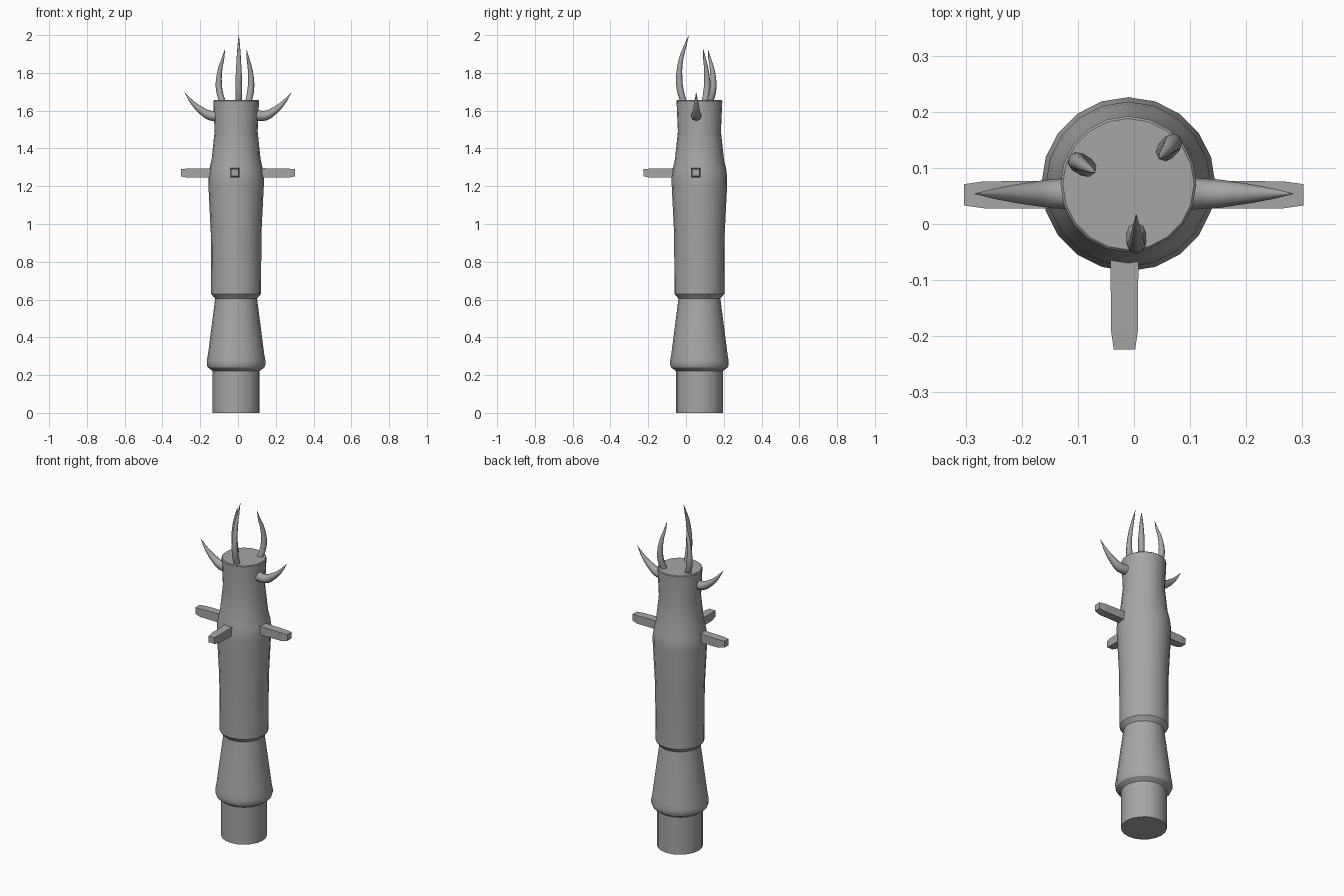
import bpy
import bmesh
import math
from mathutils import Vector

cube = bpy.data.objects.get("Cube")
if cube:
    bpy.data.objects.remove(cube, do_unlink=True)

# One plain grey for the whole model
grey = bpy.data.materials.new("stone_grey")
grey.use_nodes = True
colour = (0.38, 0.38, 0.38, 1)
grey.diffuse_color = colour
grey.node_tree.nodes["Principled BSDF"].inputs["Base Color"].default_value = colour

CX, CY = -0.01, 0.071


def add_object(name, mesh, smooth_angle=None):
    obj = bpy.data.objects.new(name, mesh)
    bpy.context.collection.objects.link(obj)
    mesh.materials.clear()
    mesh.materials.append(grey)
    if smooth_angle:
        bpy.ops.object.select_all(action='DESELECT')
        obj.select_set(True)
        bpy.context.view_layer.objects.active = obj
        bpy.ops.object.shade_smooth_by_angle(angle=math.radians(smooth_angle))
    return obj


def loft(name, rings, smooth_angle=None):
    """Skin a list of equal rings of points and cap both ends."""
    bm = bmesh.new()
    loops = [[bm.verts.new(p) for p in ring] for ring in rings]
    n = len(loops[0])
    for a, b in zip(loops, loops[1:]):
        for i in range(n):
            j = (i + 1) % n
            bm.faces.new((a[i], a[j], b[j], b[i]))
    bm.faces.new(loops[0][::-1])
    bm.faces.new(loops[-1])
    bmesh.ops.recalc_face_normals(bm, faces=bm.faces)
    mesh = bpy.data.meshes.new(name)
    bm.to_mesh(mesh)
    bm.free()
    return add_object(name, mesh, smooth_angle)


def horn(name, points, radii):
    """Tapered, curved tube through the points."""
    curve = bpy.data.curves.new(name + "_path", 'CURVE')
    curve.dimensions = '3D'
    curve.bevel_depth = 1.0
    curve.bevel_resolution = 2
    curve.resolution_u = 4
    curve.use_fill_caps = True
    spline = curve.splines.new('BEZIER')
    spline.bezier_points.add(len(points) - 1)
    for bp, co, r in zip(spline.bezier_points, points, radii):
        bp.co = co
        bp.radius = r
        bp.handle_left_type = bp.handle_right_type = 'AUTO'
    temp = bpy.data.objects.new(name + "_path", curve)
    bpy.context.collection.objects.link(temp)
    deps = bpy.context.evaluated_depsgraph_get()
    mesh = bpy.data.meshes.new_from_object(temp.evaluated_get(deps))
    bpy.data.objects.remove(temp, do_unlink=True)
    mesh.name = name
    return add_object(name, mesh, 50)


# Turned column: (radius, height)
profile = [(0.124, 0), (0.124, 0.222), (0.149, 0.24), (0.155, 0.255),
           (0.155, 0.275), (0.149, 0.31), (0.111, 0.605), (0.132, 0.63),
           (0.134, 0.95), (0.147, 1.21), (0.147, 1.25), (0.142, 1.29),
           (0.130, 1.34), (0.114, 1.49), (0.121, 1.645), (0.121, 1.652),
           (0.117, 1.656)]
SIDES = 20
column_rings = []
for r, z in profile:
    angles = [math.tau * i / SIDES for i in range(SIDES)]
    column_rings.append([(CX + r * math.cos(a), CY + r * math.sin(a), z)
                         for a in angles])
loft("column", column_rings, 30)


# Short bars with tapered ends
def bar(name, root, direction, length):
    d = Vector(direction)
    side = Vector((-d.y, d.x, 0))
    rings = []
    for dist, w, low, high in ((0, 0.025, 1.245, 1.296),
                               (length - 0.035, 0.024, 1.245, 1.293),
                               (length, 0.019, 1.253, 1.291)):
        base = Vector(root) + d * dist
        rings.append([base + side * s * w + Vector((0, 0, z))
                      for s, z in ((-1, low), (1, low), (1, high), (-1, high))])
    loft(name, rings)


bar("left_bar", (0.1, 0.052, 0), (1, 0, 0), 0.202)
bar("right_bar", (-0.1, 0.052, 0), (-1, 0, 0), 0.203)
bar("front_bar", (-0.017, -0.03, 0), (0, -1, 0), 0.194)

# Side horns sweeping out and up
side_path = [(0.09, 1.576), (0.145, 1.574), (0.195, 1.602),
             (0.24, 1.642), (0.283, 1.697)]
for name, s in (("left_horn", 1), ("right_horn", -1)):
    horn(name, [(s * x, 0.054, z) for x, z in side_path],
         (0.029, 0.026, 0.019, 0.011, 0.0008))


# Upright horns bulging outward, tips leaning in
def upright_horn(name, x, y, direction, lean, height):
    d = Vector(direction).normalized()
    steps = ((0, -0.02), (0.016, 0.15), (0.022, 0.33),
             (0.013, 0.62), (0.3 * lean, 0.83), (lean, 1))
    points = [Vector((x, y, 1.655 + height * t)) + d * off for off, t in steps]
    horn(name, points, (0.017, 0.018, 0.017, 0.012, 0.007, 0.0008))


upright_horn("front_top_horn", 0.004, -0.014, (0, -1, 0), -0.03, 0.345)
upright_horn("back_right_top_horn", -0.083, 0.1, (-0.85, 0.52, 0), -0.016, 0.27)
upright_horn("back_left_top_horn", 0.055, 0.128, (0.65, 0.75, 0), -0.016, 0.27)
